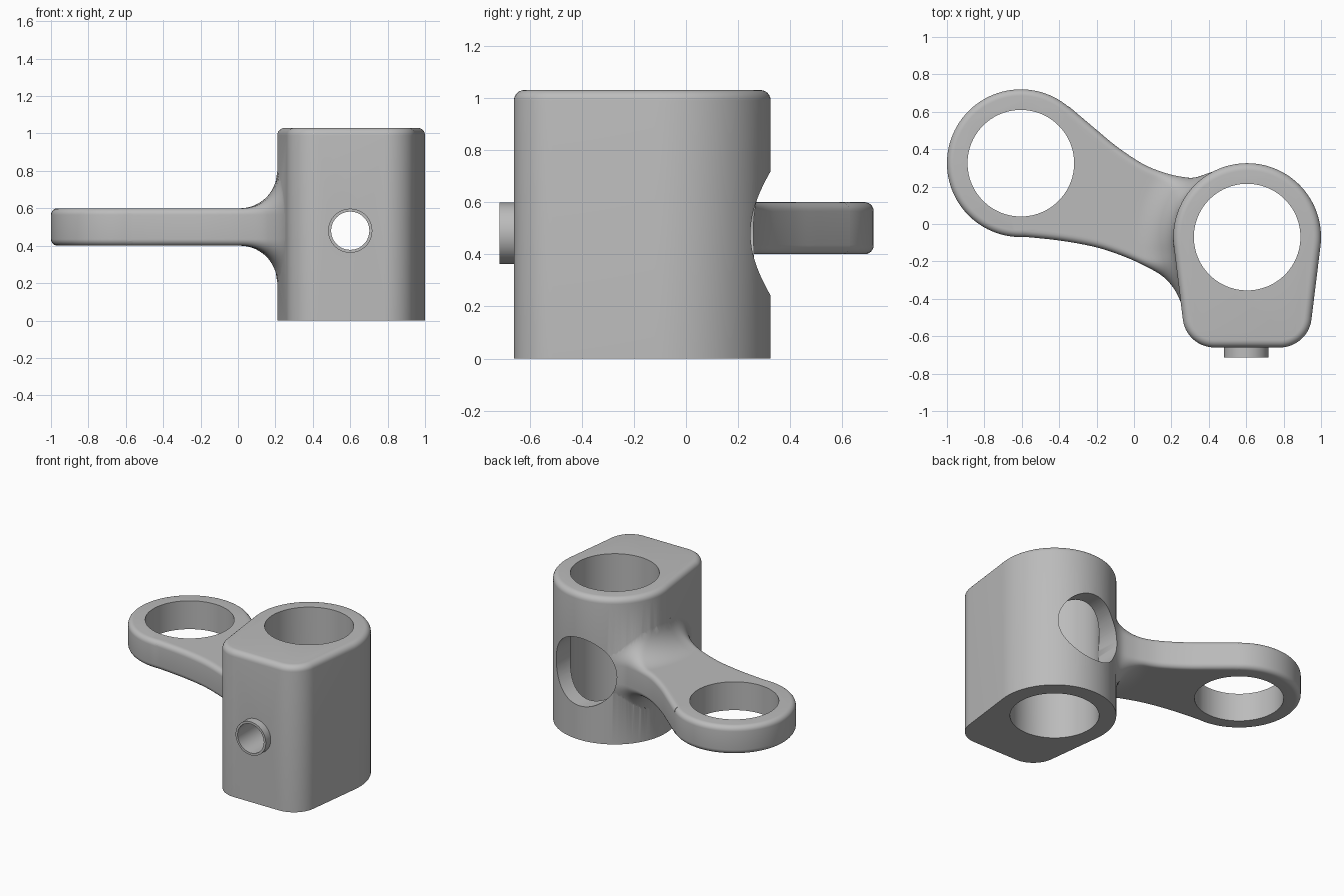
import bpy, bmesh, math
from mathutils import Vector

if "Cube" in bpy.data.objects:
    bpy.data.objects.remove(bpy.data.objects["Cube"], do_unlink=True)

grey = bpy.data.materials.new("light_grey")
grey.use_nodes = True
grey.diffuse_color = (0.5, 0.5, 0.5, 1)
grey.node_tree.nodes["Principled BSDF"].inputs["Base Color"].default_value = (0.5, 0.5, 0.5, 1)

RING = Vector((-0.605, 0.325))     # eye of the arm
POST = Vector((0.605, -0.07))      # bore of the clamp block
OUTER, BORE = 0.395, 0.285
PORT_Z, ARM_Z = 0.48, 0.5
TAPER = 7.5                        # lean of the block sides, degrees
FILLET, EDGE = 0.2, 0.035


def finish(name, bm):
    bmesh.ops.recalc_face_normals(bm, faces=bm.faces)
    mesh = bpy.data.meshes.new(name)
    bm.to_mesh(mesh)
    bm.free()
    mesh.materials.append(grey)
    ob = bpy.data.objects.new(name, mesh)
    bpy.context.collection.objects.link(ob)
    return ob


def prism(name, arcs, z0, z1, round_low, round_high, steps=6):
    """Upright solid whose outline is a chain of arcs (centre, radius, start, end, segments)."""
    levels = []
    for z, r, side in ((z0, round_low, 1), (z1, round_high, -1)):
        ring = [(r - r * math.sin(a), z + side * (r - r * math.cos(a)))
                for a in (math.pi / 2 * i / steps for i in range(steps + 1))] if r else [(0, z)]
        levels += ring if side == 1 else ring[::-1]
    bm = bmesh.new()
    loops = []
    for inset, z in levels:
        loop = []
        for c, r, a0, a1, n in arcs:
            closed = a1 - a0 == 360
            for i in range(n if closed else n + 1):
                a = math.radians(a0 + (a1 - a0) * i / n)
                loop.append(bm.verts.new((c[0] + (r - inset) * math.cos(a),
                                          c[1] + (r - inset) * math.sin(a), z)))
        loops.append(loop)
    n = len(loops[0])
    for low, high in zip(loops, loops[1:]):
        for i in range(n):
            j = (i + 1) % n
            bm.faces.new((low[i], low[j], high[j], high[i]))
    bm.faces.new(loops[0][::-1])
    bm.faces.new(loops[-1])
    return finish(name, bm)


def disc(name, centre, radius, z0, z1, edge=0):
    return prism(name, [(centre, radius, 0, 360, 96)], z0, z1, edge, edge)


def port(name, radius, y0, y1):
    """Cylinder lying along y at the height of the port."""
    ob = disc(name, (0, 0), radius, -y1, -y0)
    for v in ob.data.vertices:
        x, y, z = v.co
        v.co = (x + POST.x - 0.005, -z, y + PORT_Z)
    return ob


def combine(base, tool, operation):
    mod = base.modifiers.new(operation, 'BOOLEAN')
    mod.object, mod.operation, mod.solver = tool, operation, 'EXACT'
    bpy.context.view_layer.objects.active = base
    bpy.ops.object.modifier_apply(modifier=mod.name)
    bpy.data.objects.remove(tool, do_unlink=True)


def spline(points, sub=6):
    """Smooth curve through the given points."""
    p = [Vector(q) for q in points]
    p = [2 * p[0] - p[1]] + p + [2 * p[-1] - p[-2]]
    out = []
    for a, b, c, d in zip(p, p[1:], p[2:], p[3:]):
        for i in range(sub):
            t = i / sub
            out.append(0.5 * (2 * b + (c - a) * t + (2 * a - 5 * b + 4 * c - d) * t ** 2
                              + (3 * b - a - 3 * c + d) * t ** 3))
    return out + [p[-2]]


def block_distance(p):
    """Distance from a plan point to the block wall."""
    slope = math.tan(math.radians(TAPER))
    touch = POST - OUTER * Vector((math.cos(math.radians(TAPER)), math.sin(math.radians(TAPER))))
    if p.y < touch.y:
        return max(0, touch.x + (touch.y - p.y) * slope - p.x)
    return max(0, (p - POST).length - OUTER)


def arm_half_height(p, edge):
    """Rounded slab that flares into the block wall with a fillet."""
    d = min(block_distance(p), FILLET)
    r = EDGE + FILLET - math.sqrt(FILLET ** 2 - (FILLET - d) ** 2)
    return 0.1 - EDGE + math.sqrt(max(0, r * r - max(r - edge, 0) ** 2))


# Clamp block: round back, tapered sides, rounded front corners
corner = 0.17
block = prism("clamp_bracket", [
    (POST, OUTER, -TAPER, 180 + TAPER, 72),
    ((POST.x - 0.175, -0.49), corner, 180 + TAPER, 270, 14),
    ((POST.x + 0.175, -0.49), corner, 270, 360 - TAPER, 14)], 0, 1.03, 0, 0.04)

# Flared arm: sections spanning two side curves
back = spline([(-0.35, 0.63), (-0.2, 0.503), (-0.1, 0.42), (0, 0.35), (0.08, 0.305),
               (0.17, 0.272), (0.24, 0.255), (0.31, 0.247), (0.37, 0.262), (0.42, 0.29)])
front = spline([(-0.645, -0.063), (-0.4, -0.088), (-0.2, -0.125), (-0.05, -0.175), (0.06, -0.225),
                (0.14, -0.27), (0.19, -0.315), (0.225, -0.365), (0.25, -0.42), (0.275, -0.5)])
bm = bmesh.new()
sections, across = [], 36
for f, b in zip(front, back):
    width = (b - f).length
    top, low = [], []
    for i in range(across + 1):
        s = 0.5 - 0.5 * math.cos(math.pi * i / across)
        p = f.lerp(b, s)
        h = arm_half_height(p, width * min(s, 1 - s))
        top.append(bm.verts.new((p.x, p.y, ARM_Z + h)))
        low.append(bm.verts.new((p.x, p.y, ARM_Z - h)))
    sections.append(top + low[::-1])
count = len(sections[0])
for s0, s1 in zip(sections, sections[1:]):
    for i in range(count):
        j = (i + 1) % count
        bm.faces.new((s0[i], s0[j], s1[j], s1[i]))
bm.faces.new(sections[0])
bm.faces.new(sections[-1][::-1])
arm = finish("arm", bm)

# Join the arm, its eye and the front spigot to the block
combine(block, arm, 'UNION')
combine(block, disc("arm_eye", RING, OUTER, 0.4, 0.6, EDGE), 'UNION')
combine(block, port("spigot", 0.118, -0.715, -0.6), 'UNION')

# Bores and ports
combine(block, disc("post_bore", POST, BORE, -0.2, 1.3), 'DIFFERENCE')
combine(block, disc("eye_bore", RING, BORE, 0.2, 0.8), 'DIFFERENCE')
combine(block, port("spigot_bore", 0.102, -0.9, POST.y), 'DIFFERENCE')
combine(block, port("back_window", 0.24, POST.y, 0.6), 'DIFFERENCE')

# Smooth shading with crisp bore edges
bpy.ops.object.select_all(action='DESELECT')
block.select_set(True)
bpy.context.view_layer.objects.active = block
bpy.ops.object.shade_smooth_by_angle(angle=math.radians(32))
